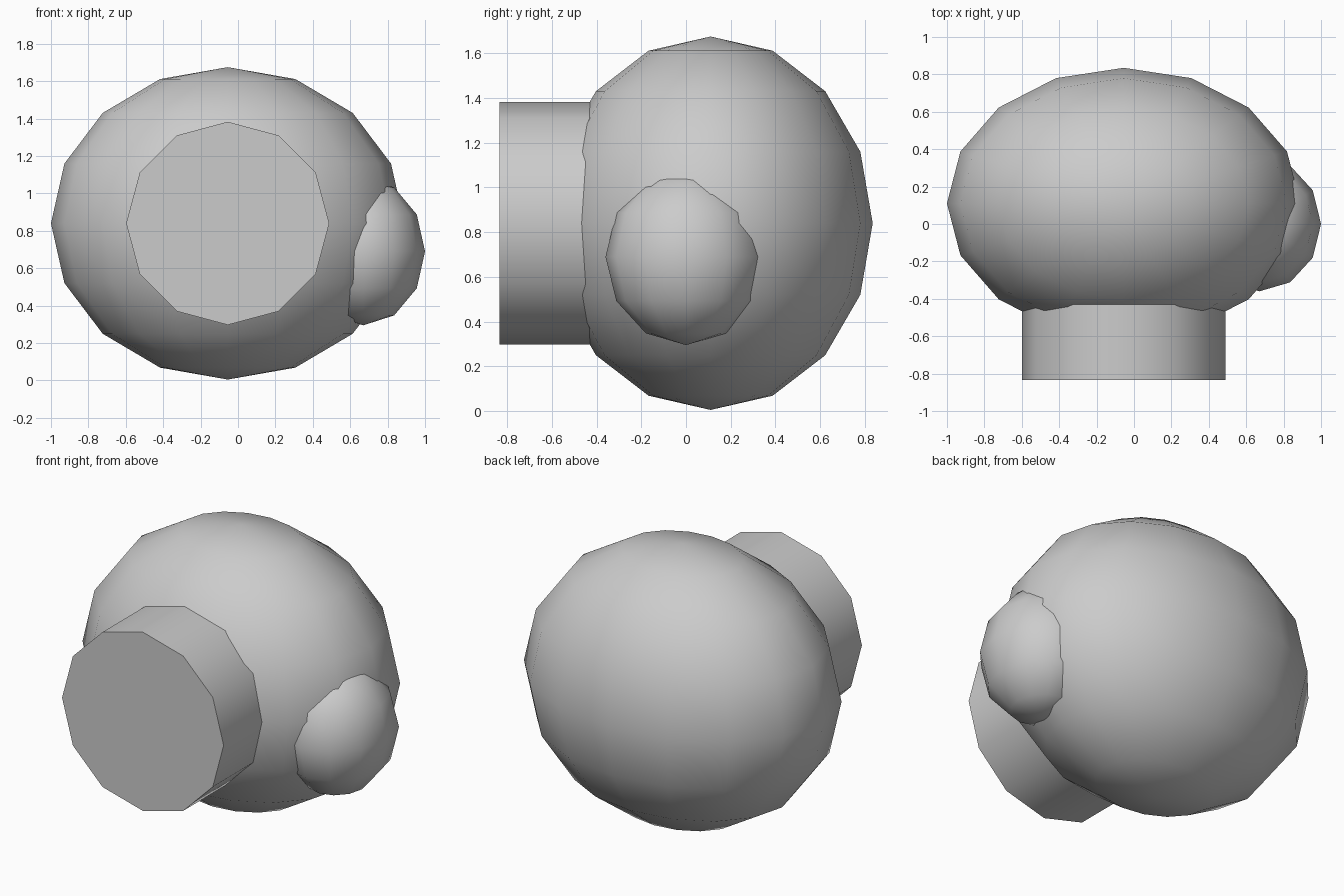
import bpy
from math import radians

if "Cube" in bpy.data.objects:
    bpy.data.objects.remove(bpy.data.objects["Cube"])


def finish(name, scale):
    """Name, scale and smooth the active primitive, keeping sharp rims."""
    ob = bpy.context.object
    ob.name = name
    ob.scale = scale
    bpy.ops.object.transform_apply(location=False, rotation=True, scale=True)
    bpy.ops.object.shade_smooth_by_angle(angle=radians(50))
    return ob


def ellipsoid(name, segments, rings, centre, radii):
    bpy.ops.mesh.primitive_uv_sphere_add(
        segments=segments, ring_count=rings, radius=1, location=centre)
    return finish(name, radii)


# Large rounded body
ellipsoid("body", 16, 8, (-0.055, 0.11, 0.84), (0.945, 0.725, 0.835))

# Small bulge low on the right side
ellipsoid("side_bulge", 12, 6, (0.67, 0.0, 0.69), (0.33, 0.36, 0.395))

# Twelve-sided stub projecting from the front, its rear end buried in the body
y_front, y_back = -0.835, 0.0
bpy.ops.mesh.primitive_cylinder_add(
    vertices=12, radius=0.543, depth=y_back - y_front,
    location=(-0.055, (y_front + y_back) / 2, 0.84),
    rotation=(radians(90), 0, 0))
finish("front_stub", (1, 1, 1))
